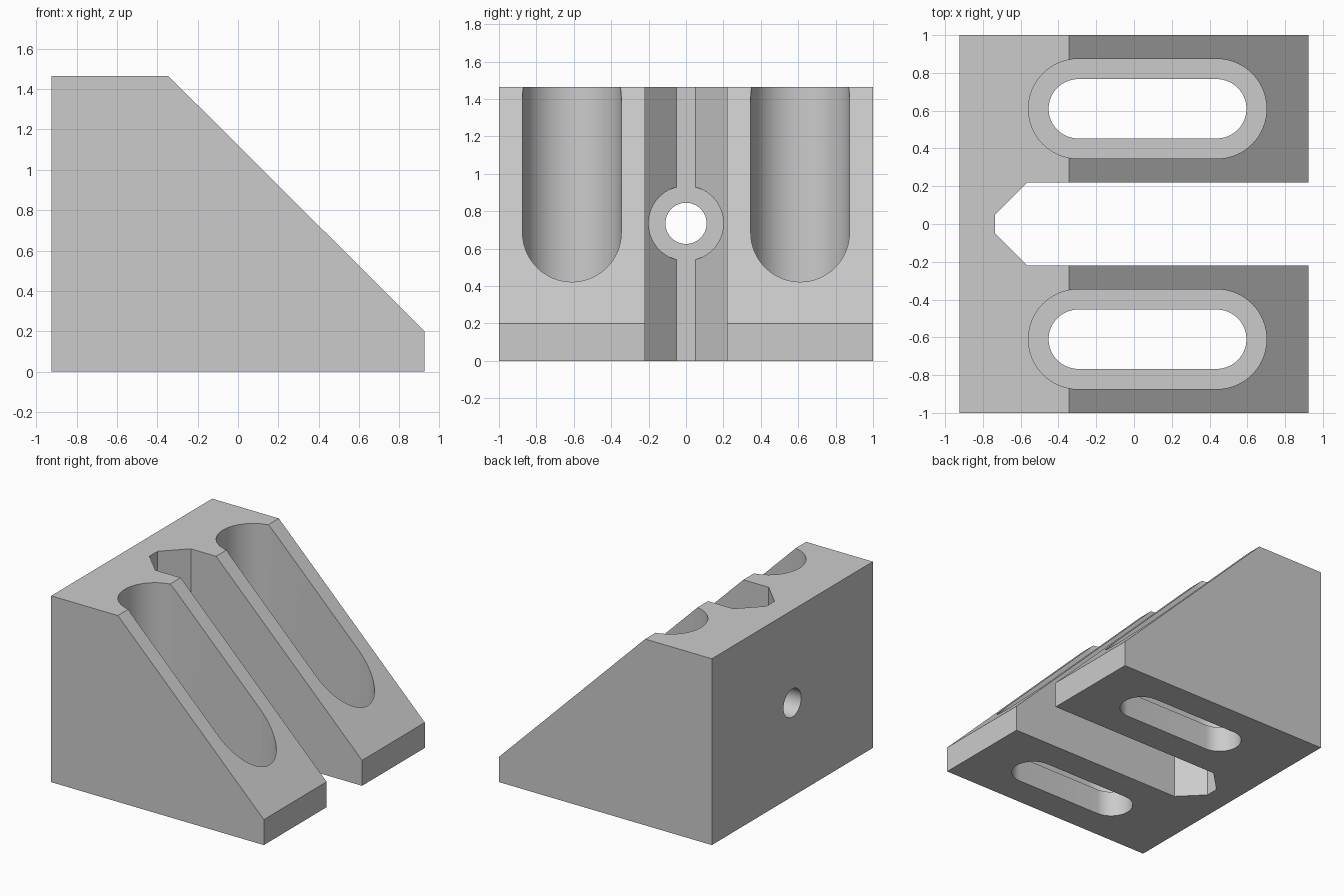
import bpy
import bmesh
from math import cos, sin, pi, radians
from mathutils import Vector

cube = bpy.data.objects.get("Cube")
if cube:
    bpy.data.objects.remove(cube, do_unlink=True)

# Main dimensions
HALF_X, HALF_Y, HEIGHT = 0.925, 1.0, 1.465
TOP_EDGE_X = -0.345
PLATE = 0.2
WALL_X = -0.735
SLOT_Y = 0.61
SLOT_START, SLOT_END = -0.295, 0.438
HOLE_Z = 0.735

grey = bpy.data.materials.new("plain grey")
grey.use_nodes = True
colour = (0.6, 0.6, 0.6, 1)
grey.diffuse_color = colour
grey.node_tree.nodes["Principled BSDF"].inputs["Base Color"].default_value = colour


def prism(name, outline, extrusion):
    """Closed solid swept from a flat outline of 3D points."""
    bm = bmesh.new()
    face = bm.faces.new([bm.verts.new(p) for p in outline])
    swept = bmesh.ops.extrude_face_region(bm, geom=[face])["geom"]
    verts = [v for v in swept if isinstance(v, bmesh.types.BMVert)]
    bmesh.ops.translate(bm, verts=verts, vec=Vector(extrusion))
    bmesh.ops.recalc_face_normals(bm, faces=bm.faces)
    mesh = bpy.data.meshes.new(name)
    bm.to_mesh(mesh)
    bm.free()
    mesh.materials.append(grey)
    obj = bpy.data.objects.new(name, mesh)
    bpy.context.collection.objects.link(obj)
    return obj


def slot(name, y, radius, bottom, top, steps=32):
    """Upright solid with a rounded-end slot plan."""
    outline = []
    for centre, start in ((SLOT_END, -pi / 2), (SLOT_START, pi / 2)):
        for i in range(steps + 1):
            a = start + pi * i / steps
            outline.append((centre + radius * cos(a), y + radius * sin(a), bottom))
    return prism(name, outline, (0, 0, top - bottom))


def bore(name, radius, x0, x1, steps=64):
    """Cylinder lying along x at the screw height."""
    angles = [2 * pi * i / steps for i in range(steps)]
    outline = [(x0, radius * cos(a), HOLE_Z + radius * sin(a)) for a in angles]
    return prism(name, outline, (x1 - x0, 0, 0))


# Wedge-shaped body
side = [(-HALF_X, 0), (HALF_X, 0), (HALF_X, PLATE), (TOP_EDGE_X, HEIGHT), (-HALF_X, HEIGHT)]
body = prism("angle_bracket", [(x, -HALF_Y, z) for x, z in side], (0, 2 * HALF_Y, 0))

# Central channel with a chamfered inner end
half = [(WALL_X, 0.05), (-0.565, 0.22), (1.1, 0.22)]
plan = half + [(x, -y) for x, y in reversed(half)]
cutters = [prism("channel_cutter", [(x, y, -0.1) for x, y in plan], (0, 0, 1.8))]

# Screw hole and its counterbore
cutters.append(bore("counterbore_cutter", 0.2, WALL_X, -0.4))
cutters.append(bore("screw_hole_cutter", 0.11, -1.1, -0.6))

# Deep pockets with narrower slots through the base plate
for y in (-SLOT_Y, SLOT_Y):
    cutters.append(slot("pocket_cutter", y, 0.264, PLATE, 1.7))
    cutters.append(slot("base_slot_cutter", y, 0.157, -0.1, 0.3))

bpy.ops.object.select_all(action='DESELECT')
bpy.context.view_layer.objects.active = body
body.select_set(True)
for cutter in cutters:
    cutter.hide_render = True
    cut = body.modifiers.new("cut", 'BOOLEAN')
    cut.operation = 'DIFFERENCE'
    cut.solver = 'EXACT'
    cut.object = cutter
    bpy.ops.object.modifier_apply(modifier=cut.name)
    bpy.data.objects.remove(cutter, do_unlink=True)

bpy.ops.object.shade_smooth_by_angle(angle=radians(30))
